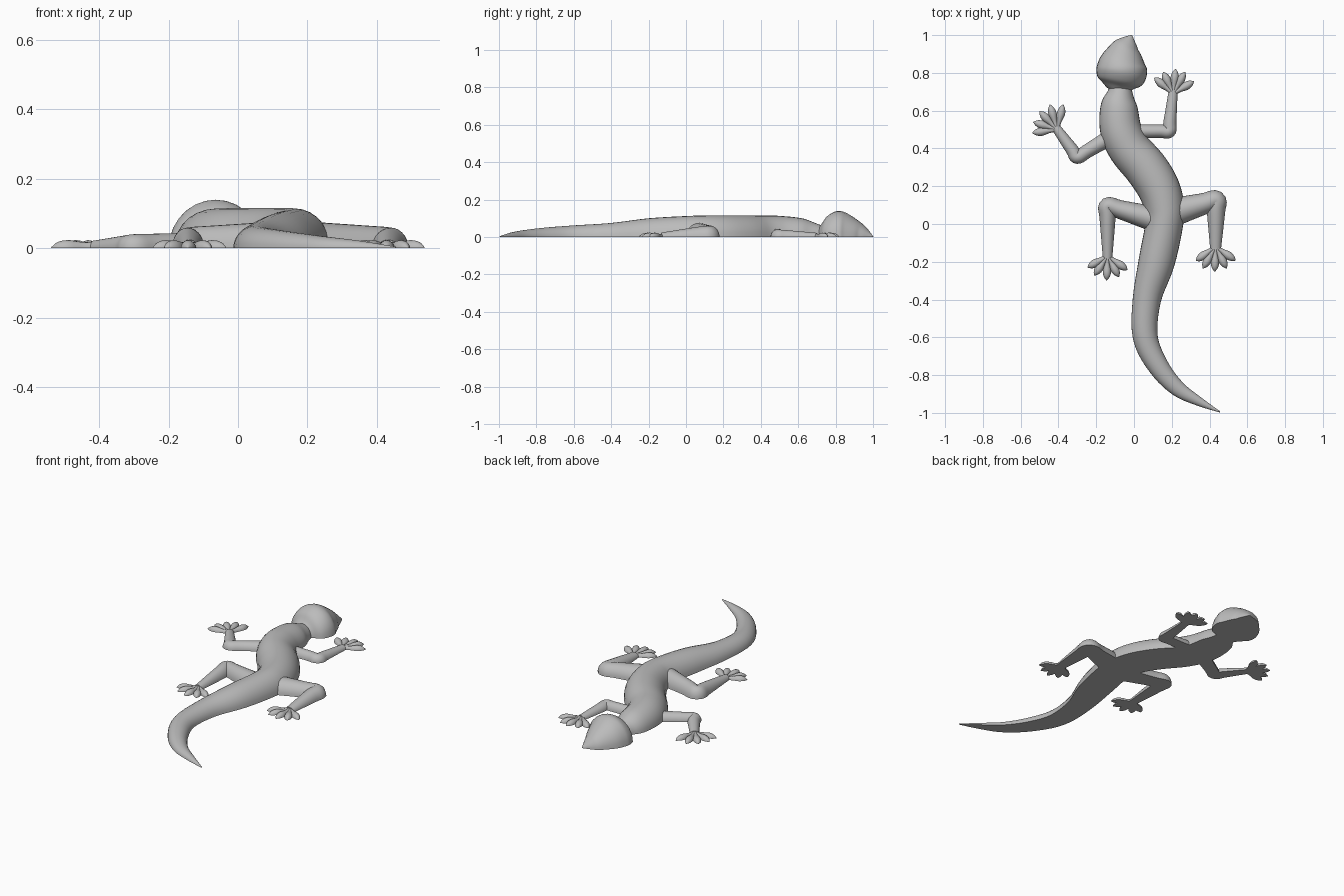
import bpy
import bmesh
import math
from mathutils import Vector

cube = bpy.data.objects.get("Cube")
if cube:
    bpy.data.objects.remove(cube, do_unlink=True)

GREY = (0.5, 0.5, 0.5, 1)
skin = bpy.data.materials.new("grey skin")
skin.use_nodes = True
skin.diffuse_color = GREY
skin.node_tree.nodes["Principled BSDF"].inputs["Base Color"].default_value = GREY


def smooth_path(points, steps):
    """Catmull-Rom through stations (x, y, half width, height)."""
    pts = [Vector(p) for p in points]
    pts = [2 * pts[0] - pts[1]] + pts + [2 * pts[-1] - pts[-2]]
    out = []
    for a, b, c, d in zip(pts, pts[1:], pts[2:], pts[3:]):
        for i in range(steps):
            t = i / steps
            out.append(0.5 * (2 * b + (c - a) * t + (2 * a - 5 * b + 4 * c - d) * t ** 2
                              + (3 * b - a - 3 * c + d) * t ** 3))
    return out + [pts[-2]]


def half_loft(bm, points, steps=5, arc=14):
    """Domed, flat-bottomed tube along a path on the ground."""
    path = smooth_path(points, steps)
    rings = []
    for i, p in enumerate(path):
        ahead, behind = path[min(i + 1, len(path) - 1)], path[max(i - 1, 0)]
        side = Vector((behind.y - ahead.y, ahead.x - behind.x)).normalized()
        w, h = max(p.z, 0.001), max(p.w, 0.001)
        ring = []
        for k in range(arc + 1):
            a = math.pi * k / arc
            c = math.cos(a) * w
            ring.append(bm.verts.new((p.x + side.x * c, p.y + side.y * c, math.sin(a) * h)))
        rings.append(ring)
    for r, s in zip(rings, rings[1:]):
        for k in range(arc + 1):
            j = (k + 1) % (arc + 1)
            bm.faces.new((r[k], r[j], s[j], s[k]))
    bm.faces.new(rings[0])
    bm.faces.new(rings[-1][::-1])


def finish(bm, name):
    bmesh.ops.recalc_face_normals(bm, faces=bm.faces)
    mesh = bpy.data.meshes.new(name)
    bm.to_mesh(mesh)
    bm.free()
    mesh.materials.append(skin)
    obj = bpy.data.objects.new(name, mesh)
    bpy.context.collection.objects.link(obj)
    bpy.ops.object.select_all(action='DESELECT')
    obj.select_set(True)
    bpy.context.view_layer.objects.active = obj
    bpy.ops.object.shade_smooth_by_angle(angle=math.radians(50))


# Body and tail
bm = bmesh.new()
half_loft(bm, [
    (-.075, .73, .055, .06), (-.075, .69, .07, .075), (-.08, .62, .098, .1),
    (-.07, .5, .11, .113), (-.025, .4, .112, .115), (.06, .3, .115, .116),
    (.125, .2, .113, .116), (.158, .1, .107, .115), (.16, 0, .1, .112),
    (.12, -.2, .096, .1), (.068, -.4, .075, .075), (.06, -.6, .066, .062),
    (.13, -.755, .055, .05), (.23, -.87, .042, .036), (.345, -.94, .024, .022),
    (.455, -.995, .003, .004)])
finish(bm, "body_and_tail")

# Head, tapering to a pointed snout
bm = bmesh.new()
half_loft(bm, [
    (-.08, .705, .05, .05), (-.077, .73, .085, .075), (-.072, .76, .122, .115),
    (-.065, .81, .135, .139), (-.06, .86, .122, .127), (-.045, .925, .083, .083),
    (-.03, .962, .05, .048), (-.012, 1, .003, .004)])
finish(bm, "head")


def limb(name, root, joint, end, widths, heights):
    r, j, e = Vector(root), Vector(joint), Vector(end)
    stations = [r, r.lerp(j, .72), j, j.lerp(e, .25), e]
    w0, w1, w2 = widths
    h0, h1, h2 = heights
    ws = (w0, w0 * .3 + w1 * .7, w1 * 1.08, w1, w2)
    hs = (h0, h0 * .3 + h1 * .7, h1, h1 * .9, h2)
    bm = bmesh.new()
    half_loft(bm, [(p.x, p.y, w, h) for p, w, h in zip(stations, ws, hs)], 6)
    finish(bm, name)


def foot(name, wrist, tips):
    bm = bmesh.new()
    base = Vector(wrist)
    for tip in tips:
        t = Vector(tip)
        shape = ((0, .012, .018), (.3, .013, .017), (.62, .022, .023),
                 (.85, .016, .018), (1, .002, .003))
        half_loft(bm, [(*base.lerp(t, f), w, h) for f, w, h in shape], 3, 8)
    finish(bm, name)


ARM_W, ARM_H = (.038, .034, .024), (.045, .04, .022)
LEG_H = (.078, .06, .024)

limb("left_arm", (0, .49), (.185, .492), (.207, .7), ARM_W, ARM_H)
foot("left_hand", (.207, .69),
     [(.108, .775), (.155, .805), (.22, .82), (.27, .805), (.317, .755)])

limb("right_arm", (-.08, .485), (-.3, .355), (-.413, .51), (.045, .034, .024), ARM_H)
foot("right_hand", (-.408, .5),
     [(-.538, .482), (-.533, .54), (-.5, .597), (-.445, .632), (-.375, .632)])

limb("left_leg", (.18, .055), (.435, .125), (.432, -.13), (.08, .048, .029), LEG_H)
foot("left_foot", (.432, -.12),
     [(.328, -.195), (.365, -.235), (.427, -.252), (.49, -.235), (.537, -.193)])

limb("right_leg", (.13, .02), (-.14, .095), (-.14, -.18), (.07, .042, .025), LEG_H)
foot("right_foot", (-.14, -.17),
     [(-.245, -.23), (-.21, -.272), (-.145, -.298), (-.08, -.28), (-.035, -.243)])
